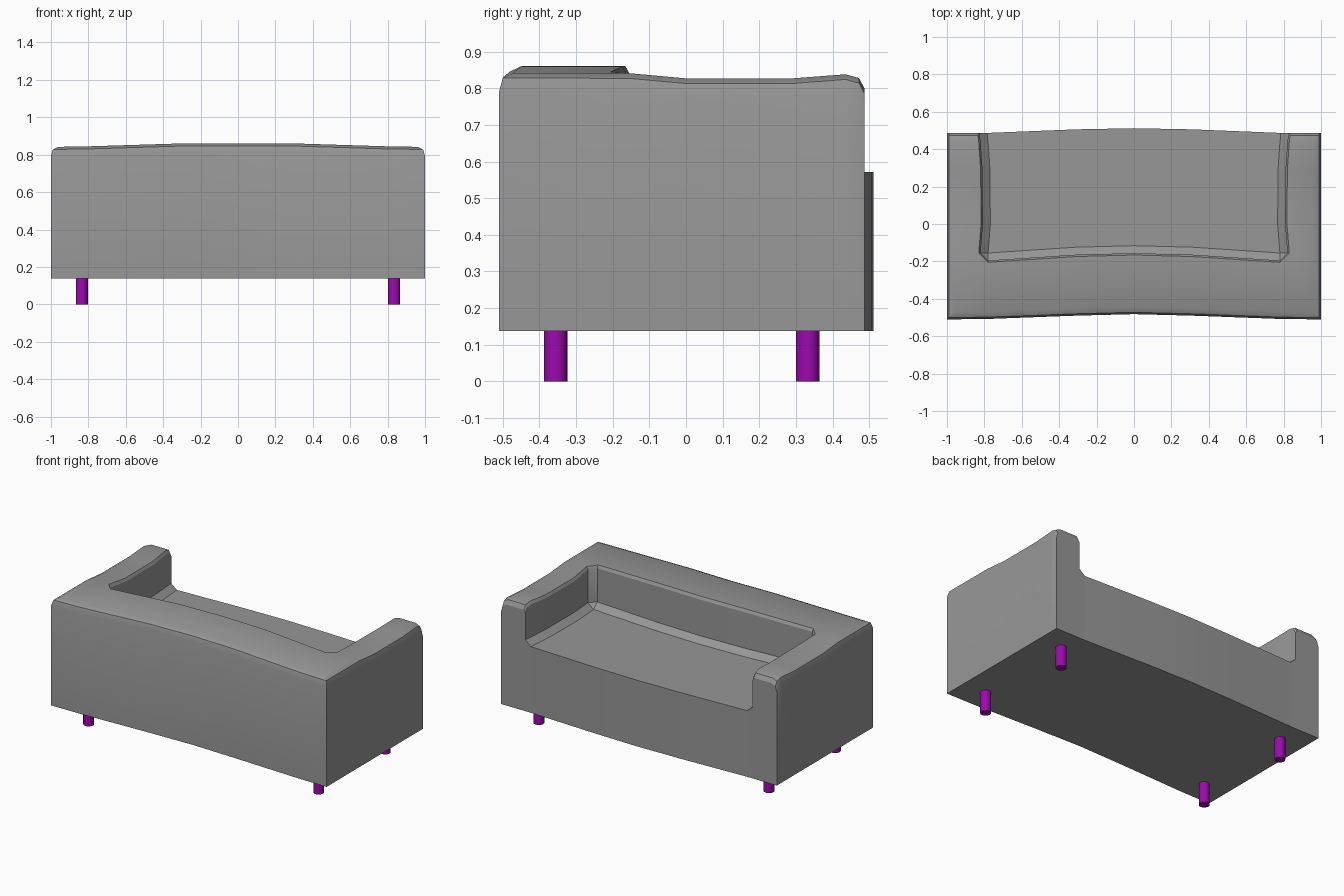
import bpy, bmesh

if "Cube" in bpy.data.objects:
    bpy.data.objects.remove(bpy.data.objects["Cube"])

BASE, SEAT = 0.138, 0.572


def material(name, color):
    mat = bpy.data.materials.new(name)
    mat.diffuse_color = color
    mat.use_nodes = True
    mat.node_tree.nodes["Principled BSDF"].inputs["Base Color"].default_value = mat.diffuse_color
    return mat


def flip(p):
    return (-p[0], p[1])


# Sofa shell: one cross-section swept round the U of arm, back, arm.
# station: outer point, outward-to-inside dir, inner wall point, wall-to-seat dir, top height
half = [
    ((-1, .487), (1, 0), (-.825, .487), (1, 0), .800),
    ((-1, .472), (1, 0), (-.824, .472), (1, 0), .828),
    ((-1, .435), (1, 0), (-.820, .435), (1, 0), .838),
    ((-1, .29), (1, 0), (-.810, .29), (1, 0), .827),
    ((-1, .00), (1, 0), (-.808, .00), (1, 0), .827),
    ((-1, -.155), (1, 0), (-.82, -.155), (1, 0), .841),
    ((-1, -.51), (1, 1), (-.80, -.175), (.5, .5), .842),
    ((-.79, -.508), (0, 1), (-.78, -.195), (0, 1), .845),
    ((-.31, -.490), (0, 1), (-.31, -.164), (0, 1), .860),
    ((0, -.482), (0, 1), (0, -.156), (0, 1), .861),
]
stations = half + [(flip(o), flip(e), flip(i), flip(d), t)
                   for o, e, i, d, t in reversed(half[:-1])]


def section(o, e, i, d, t):
    pts = [(o, e, 0, BASE), (o, e, 0, t - .05), (o, e, .01, t - .014), (o, e, .04, t),
           (i, d, -.01, t), (i, d, 0, t - .018), (i, d, 0, .606), (i, d, .04, SEAT)]
    return [(p[0] + v[0] * k, p[1] + v[1] * k, z) for p, v, k, z in pts]


bm = bmesh.new()
rows = [[bm.verts.new(c) for c in section(*s)] for s in stations]
for a, b in zip(rows, rows[1:]):
    for k in range(len(a) - 1):
        bm.faces.new((a[k], a[k + 1], b[k + 1], b[k]))

# Bowed front panel under the seat
curve = [(-.31, .506), (0, .512), (.31, .506)]
top = [rows[0][-1]] + [bm.verts.new((x, y, SEAT)) for x, y in curve] + [rows[-1][-1]]
low = [bm.verts.new((v.co.x, v.co.y, BASE)) for v in top]
for k in range(len(top) - 1):
    bm.faces.new((top[k], top[k + 1], low[k + 1], low[k]))

# Arm ends, seat surface and underside
bm.faces.new(rows[0] + [low[0]])
bm.faces.new(rows[-1] + [low[-1]])
bm.faces.new([r[-1] for r in rows] + top[-2:0:-1])
bm.faces.new([r[0] for r in rows] + low[::-1])
bmesh.ops.remove_doubles(bm, verts=bm.verts, dist=1e-4)
bmesh.ops.recalc_face_normals(bm, faces=bm.faces)
mesh = bpy.data.meshes.new("sofa_body")
bm.to_mesh(mesh)
bm.free()
body = bpy.data.objects.new("sofa_body", mesh)
bpy.context.collection.objects.link(body)
bpy.ops.object.select_all(action='DESELECT')
body.select_set(True)
bpy.context.view_layer.objects.active = body
bpy.ops.object.shade_smooth_by_angle(angle=0.5)
for poly in mesh.polygons:  # keep the large flat panels flat
    if len(poly.vertices) > 4:
        poly.use_smooth = False
mesh.materials.append(material("grey", (0.31, 0.31, 0.31, 1)))

# Legs
purple = material("purple", (0.33, 0.003, 0.42, 1))
for side, x in (("left", -.835), ("right", .835)):
    for end, y in (("back", -.356), ("front", .332)):
        bpy.ops.mesh.primitive_cylinder_add(vertices=24, radius=.032, depth=BASE,
                                            location=(x, y, BASE / 2))
        leg = bpy.context.object
        leg.name = f"{end}_{side}_leg"
        leg.data.materials.append(purple)
        bpy.ops.object.shade_smooth_by_angle(angle=0.52)
